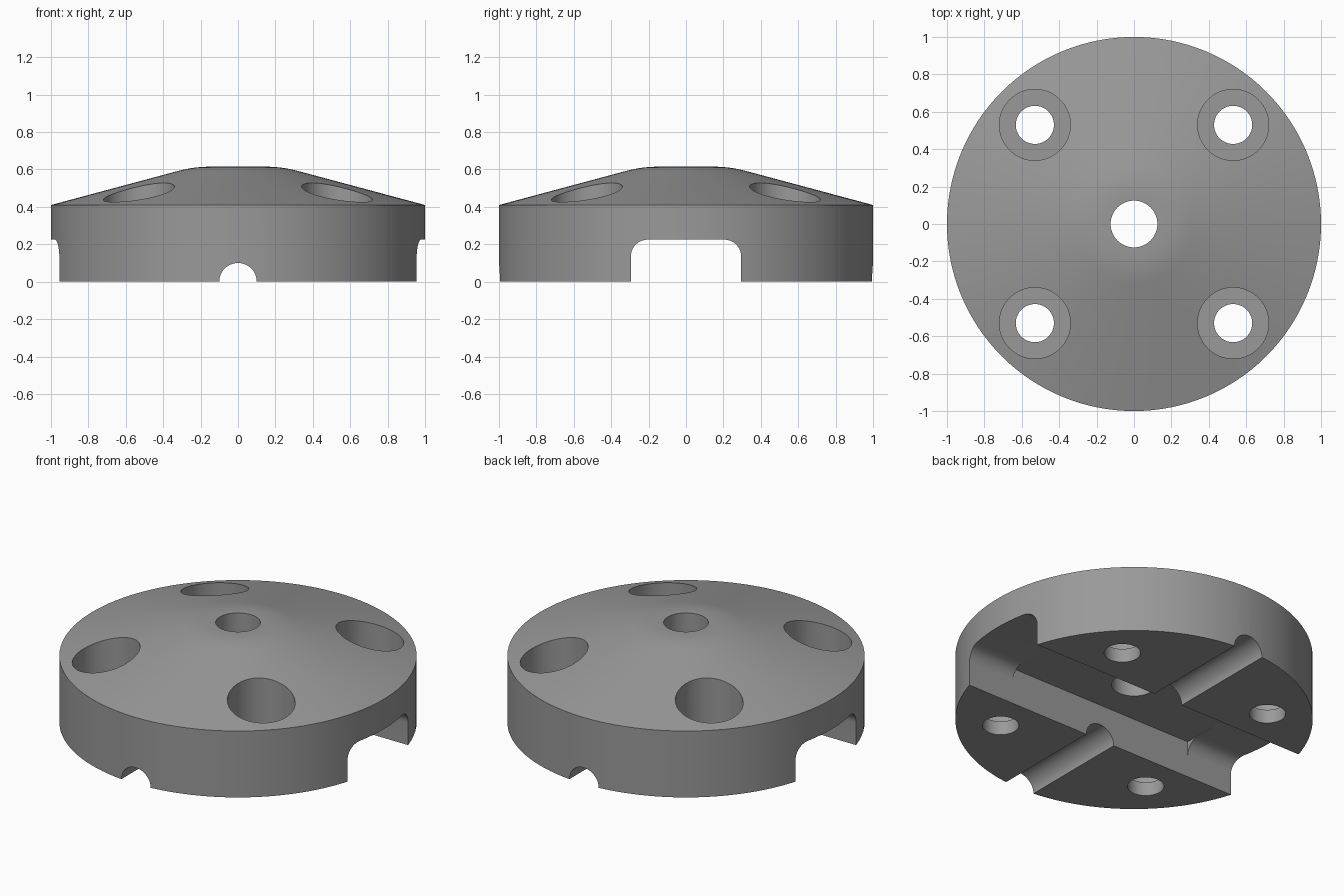
import bpy, bmesh, math
from mathutils import Matrix

if "Cube" in bpy.data.objects:
    bpy.data.objects.remove(bpy.data.objects["Cube"])

grey = bpy.data.materials.new("mid grey")
grey.diffuse_color = (0.32, 0.32, 0.32, 1)
grey.use_nodes = True
grey.node_tree.nodes["Principled BSDF"].inputs["Base Color"].default_value = grey.diffuse_color


def make_object(name, bm):
    bmesh.ops.recalc_face_normals(bm, faces=bm.faces)
    mesh = bpy.data.meshes.new(name)
    bm.to_mesh(mesh)
    bm.free()
    mesh.materials.append(grey)
    obj = bpy.data.objects.new(name, mesh)
    bpy.context.collection.objects.link(obj)
    return obj


def cylinder(name, radius, start, end, x=0, y=0, axis="Z", segments=64):
    bm = bmesh.new()
    mat = Matrix.Translation((x, y, (start + end) / 2))
    if axis == "Y":
        mat = Matrix.Rotation(math.pi / 2, 4, "X")
    bmesh.ops.create_cone(bm, cap_ends=True, segments=segments, radius1=radius,
                          radius2=radius, depth=end - start, matrix=mat)
    return make_object(name, bm)


def extrude_x(name, profile, half):
    # closed (y, z) outline swept along x
    bm = bmesh.new()
    face = bm.faces.new([bm.verts.new((-half, y, z)) for y, z in profile])
    geom = bmesh.ops.extrude_face_region(bm, geom=[face])["geom"]
    verts = [v for v in geom if isinstance(v, bmesh.types.BMVert)]
    bmesh.ops.translate(bm, verts=verts, vec=(2 * half, 0, 0))
    return make_object(name, bm)


# domed cap body: straight wall, shallow cone, rounded into a flat crown
rim_z, top_z, slope = 0.41, 0.615, math.tan(math.radians(15))
meet, blend = 1 - (top_z - rim_z) / slope, 0.085
p0 = (meet + blend, top_z - blend * slope)
profile = [(1, 0), (1, rim_z)]
for i in range(9):
    t = i / 8
    profile.append(tuple((1 - t) ** 2 * a + 2 * t * (1 - t) * b + t * t * c
                         for a, b, c in zip(p0, (meet, top_z), (meet - blend, top_z))))
segments = 128
bm = bmesh.new()
rings = []
for r, z in profile:
    rings.append([bm.verts.new((r * math.cos(2 * math.pi * k / segments),
                                r * math.sin(2 * math.pi * k / segments), z))
                  for k in range(segments)])
for low, high in zip(rings, rings[1:]):
    for k in range(segments):
        n = (k + 1) % segments
        bm.faces.new((low[k], low[n], high[n], high[k]))
bm.faces.new(rings[0][::-1])
bm.faces.new(rings[-1])
body = make_object("domed_cap", bm)

# wide channel along x: rounded top corners at the ends, square in the middle
w, h, r = 0.295, 0.225, 0.09
arc = [(w - r + r * math.cos(a), h - r + r * math.sin(a))
       for a in (math.pi / 2 * i / 10 for i in range(11))]
outline = [(w, -0.2)] + arc + [(-y, z) for y, z in reversed(arc)] + [(-w, -0.2)]
wm, hm = w + 0.0005, h + 0.0005
cutters = [extrude_x("channel_cutter", outline, 1.2),
           extrude_x("channel_middle_cutter",
                     [(wm, -0.25), (wm, hm), (-wm, hm), (-wm, -0.25)], 0.64)]

# half-round groove along y and the central bore
cutters.append(cylinder("groove_cutter", 0.1, -1.2, 1.2, axis="Y"))
cutters.append(cylinder("centre_bore_cutter", 0.125, -0.3, 1))

# four counterbored screw holes
for sx in (-1, 1):
    for sy in (-1, 1):
        cutters.append(cylinder("screw_hole_cutter", 0.102, -0.3, 0.9, sx * 0.53, sy * 0.53))
        cutters.append(cylinder("counterbore_cutter", 0.19, 0.085, 1, sx * 0.53, sy * 0.53))

bpy.context.view_layer.objects.active = body
for cutter in cutters:
    cutter.hide_render = True
    mod = body.modifiers.new("cut", "BOOLEAN")
    mod.operation, mod.solver, mod.object = "DIFFERENCE", "EXACT", cutter
    bpy.ops.object.modifier_apply(modifier=mod.name)
    bpy.data.objects.remove(cutter, do_unlink=True)

bpy.ops.object.select_all(action="DESELECT")
body.select_set(True)
bpy.ops.object.shade_smooth_by_angle(angle=math.radians(30))
